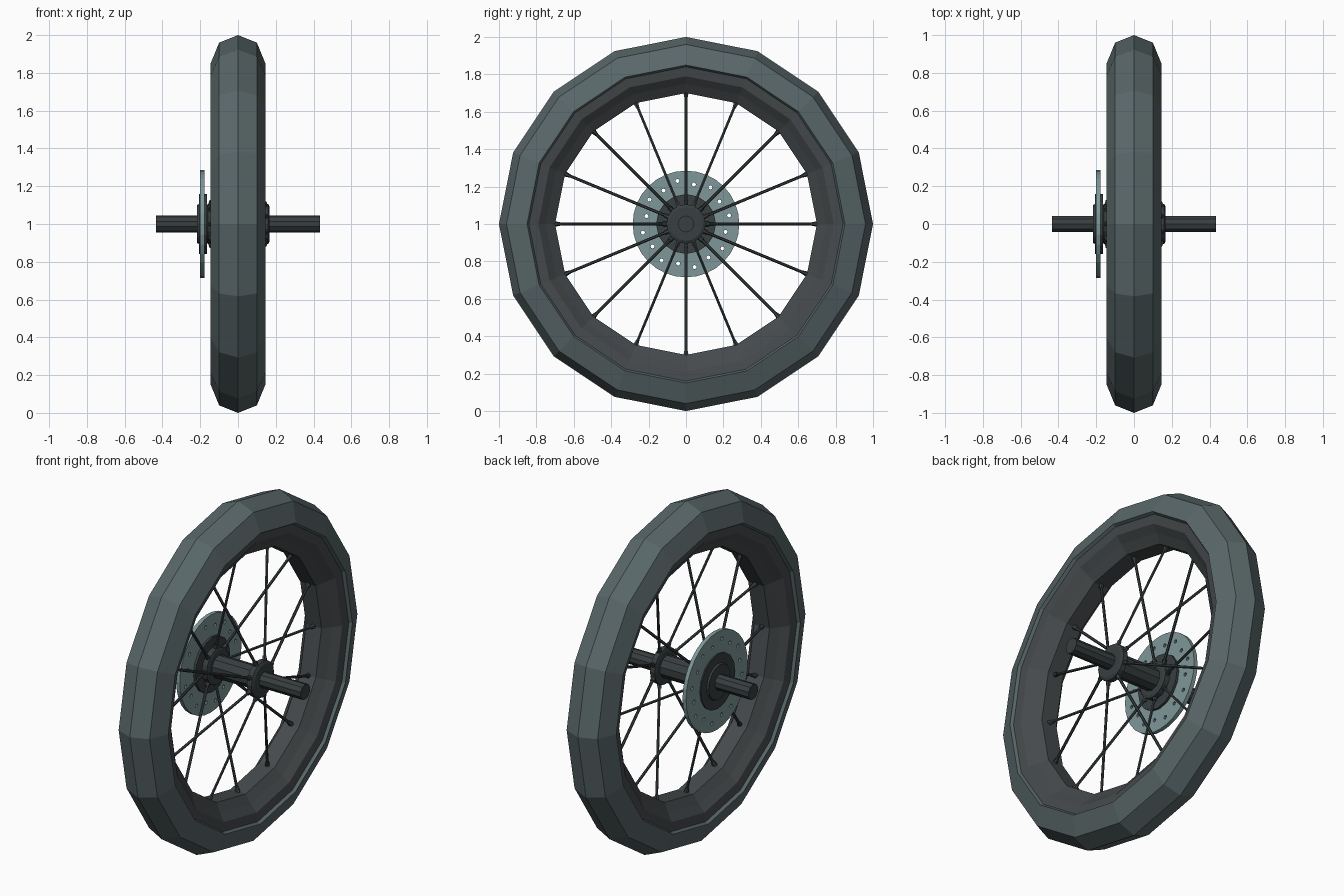
import bpy, bmesh
from math import sin, cos, pi
from mathutils import Vector

if "Cube" in bpy.data.objects:
    bpy.data.objects.remove(bpy.data.objects["Cube"])

SIDES = 16


def material(name, rgb):
    m = bpy.data.materials.new(name)
    m.diffuse_color = (*rgb, 1)
    m.use_nodes = True
    m.node_tree.nodes["Principled BSDF"].inputs["Base Color"].default_value = m.diffuse_color
    return m


RUBBER = material("rubber", (0.10, 0.135, 0.14))
RIM = material("rim_metal", (0.06, 0.068, 0.072))
DARK = material("dark_metal", (0.04, 0.05, 0.052))
STEEL = material("disc_steel", (0.21, 0.31, 0.32))


def point(x, r, a):
    """Point at distance r from the wheel axis, angle a from the top."""
    return Vector((x, r * sin(a), 1 + r * cos(a)))


def finish(name, bm, mat):
    bmesh.ops.recalc_face_normals(bm, faces=bm.faces)
    me = bpy.data.meshes.new(name)
    bm.to_mesh(me)
    bm.free()
    me.materials.append(mat)
    ob = bpy.data.objects.new(name, me)
    bpy.context.collection.objects.link(ob)
    return ob


def lathe(name, profile, mat, sides=SIDES, closed=True):
    """Spin an (x, radius) profile about the axle; open profiles get end caps."""
    bm = bmesh.new()
    rings = [[bm.verts.new(point(x, r, 2 * pi * i / sides)) for i in range(sides)]
             for x, r in profile]
    pairs = list(zip(rings, rings[1:]))
    if closed:
        pairs.append((rings[-1], rings[0]))
    else:
        bm.faces.new(rings[0])
        bm.faces.new(rings[-1])
    for a, b in pairs:
        for i in range(sides):
            j = (i + 1) % sides
            bm.faces.new((a[i], a[j], b[j], b[i]))
    return finish(name, bm, mat)


def rod(bm, a, b, r1, r2, sides=6):
    d = b - a
    mat = d.to_track_quat('Z', 'Y').to_matrix().to_4x4()
    mat.translation = (a + b) / 2
    bmesh.ops.create_cone(bm, cap_ends=True, segments=sides, radius1=r1,
                          radius2=r2, depth=d.length, matrix=mat)


def mirrored(half):
    return half + [(-x, r) for x, r in reversed(half) if x > 0]


# Tyre and rim
lathe("tyre", mirrored([(0, 1.0), (0.10, 0.96), (0.145, 0.85), (0.128, 0.84)]), RUBBER)
lathe("rim", mirrored([(0, 0.86), (0.13, 0.85), (0.12, 0.79), (0.085, 0.75), (0.05, 0.70)]), RIM)

# Axle, hub barrel and flanges
lathe("axle", [(-0.435, 0.045), (0.435, 0.045)], DARK, 10, False)
lathe("hub_barrel", [(-0.15, 0.065), (0.15, 0.065)], DARK, 10, False)
for side, s in (("left", -1), ("right", 1)):
    lathe("hub_flange_" + side, [(s * 0.125, 0.09), (s * 0.13, 0.105),
                                 (s * 0.16, 0.105), (s * 0.168, 0.09)], DARK, SIDES, False)

# Spokes alternate between the two flanges, with nipples and heads
bm = bmesh.new()
for i in range(SIDES):
    a = 2 * pi * i / SIDES
    s = 1 if i % 2 else -1
    hub, end = point(s * 0.145, 0.10, a), point(0, 0.71, a)
    d = (end - hub).normalized()
    rod(bm, hub, end, 0.008, 0.008)
    rod(bm, end - d * 0.04, end, 0.009, 0.017)
    rod(bm, hub - d * 0.01, hub + d * 0.025, 0.014, 0.012)
finish("spokes", bm, DARK)

# Brake disc carrier
lathe("disc_carrier", [(-0.13, 0.10), (-0.163, 0.10), (-0.163, 0.16), (-0.207, 0.16),
                       (-0.207, 0.105), (-0.217, 0.10)], DARK, SIDES, False)

# Brake disc with a ring of drilled holes
disc = lathe("brake_disc", [(-0.2, 0.285), (-0.177, 0.285), (-0.177, 0.14), (-0.2, 0.14)],
             STEEL, 32)
bm = bmesh.new()
for i in range(SIDES):
    a = 2 * pi * (i + 0.5) / SIDES
    r = 0.235 if i % 2 else 0.215
    rod(bm, point(-0.25, r, a), point(-0.12, r, a), 0.011, 0.011, 8)
cutter = finish("disc_hole_cutter", bm, STEEL)
cutter.hide_render = True
cutter.hide_viewport = True
mod = disc.modifiers.new("holes", 'BOOLEAN')
mod.operation = 'DIFFERENCE'
mod.solver = 'EXACT'
mod.object = cutter
